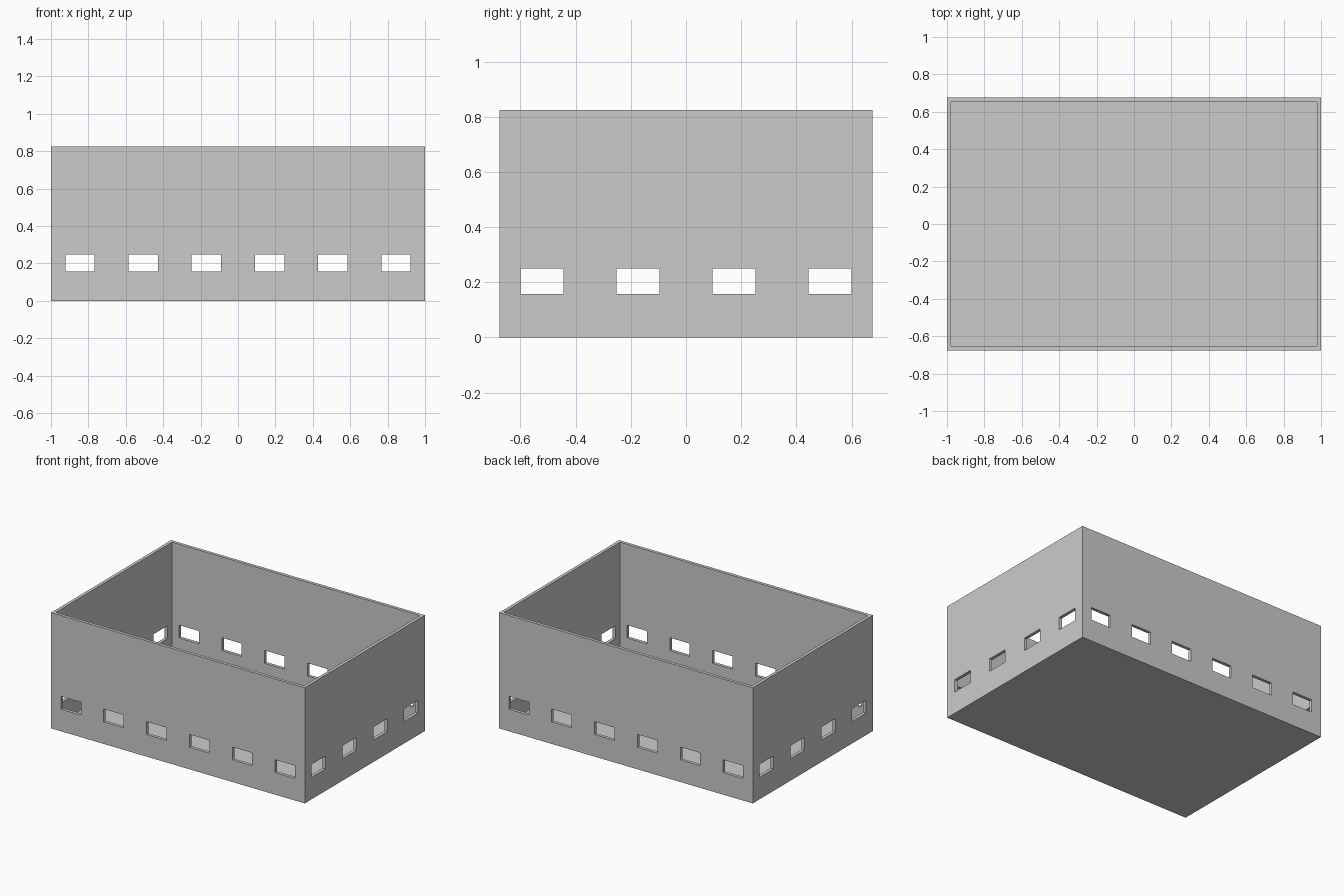
import bpy
import bmesh
from mathutils import Matrix, Vector

old = bpy.data.objects.get("Cube")
if old:
    bpy.data.objects.remove(old, do_unlink=True)

LENGTH, DEPTH, HEIGHT = 2.0, 1.352, 0.825
WALL = 0.0225
SILL, HEAD = 0.157, 0.249
SLOT = 0.157

grey = bpy.data.materials.new("light grey")
grey.use_nodes = True
colour = (0.6, 0.6, 0.6, 1)
grey.diffuse_color = colour
grey.node_tree.nodes["Principled BSDF"].inputs["Base Color"].default_value = colour


def boxes(name, items):
    """One object made of boxes given as (centre, size)."""
    bm = bmesh.new()
    for centre, size in items:
        matrix = Matrix.Translation(centre) @ Matrix.Diagonal(Vector(size).to_4d())
        bmesh.ops.create_cube(bm, size=1, matrix=matrix)
    mesh = bpy.data.meshes.new(name)
    bm.to_mesh(mesh)
    bm.free()
    mesh.materials.append(grey)
    obj = bpy.data.objects.new(name, mesh)
    bpy.context.collection.objects.link(obj)
    return obj


def row(count, spacing):
    return [(i - (count - 1) / 2) * spacing for i in range(count)]


# Solid block that becomes the open tray
tray = boxes("open_box", [((0, 0, HEIGHT / 2), (LENGTH, DEPTH, HEIGHT))])

# Cavity, leaving thin walls and a floor
cavity = boxes("cavity_cutter", [
    ((0, 0, WALL + HEIGHT / 2), (LENGTH - 2 * WALL, DEPTH - 2 * WALL, HEIGHT))])

# Slots run right through, so each bar cuts both opposite walls
mid, tall = (SILL + HEAD) / 2, HEAD - SILL
long_slots = boxes("long_wall_slot_cutter", [
    ((x, 0, mid), (SLOT, DEPTH + 1, tall)) for x in row(6, 0.338)])
end_slots = boxes("end_wall_slot_cutter", [
    ((0, y, mid), (LENGTH + 1, SLOT, tall)) for y in row(4, 0.348)])

cutters = [cavity, long_slots, end_slots]
for cutter in cutters:
    cutter.hide_render = True
    mod = tray.modifiers.new(cutter.name, "BOOLEAN")
    mod.operation = "DIFFERENCE"
    mod.solver = "EXACT"
    mod.object = cutter

# Bake the cuts and discard the cutters
graph = bpy.context.evaluated_depsgraph_get()
baked = bpy.data.meshes.new_from_object(tray.evaluated_get(graph))
tray.modifiers.clear()
tray.data = baked
for cutter in cutters:
    bpy.data.objects.remove(cutter, do_unlink=True)
